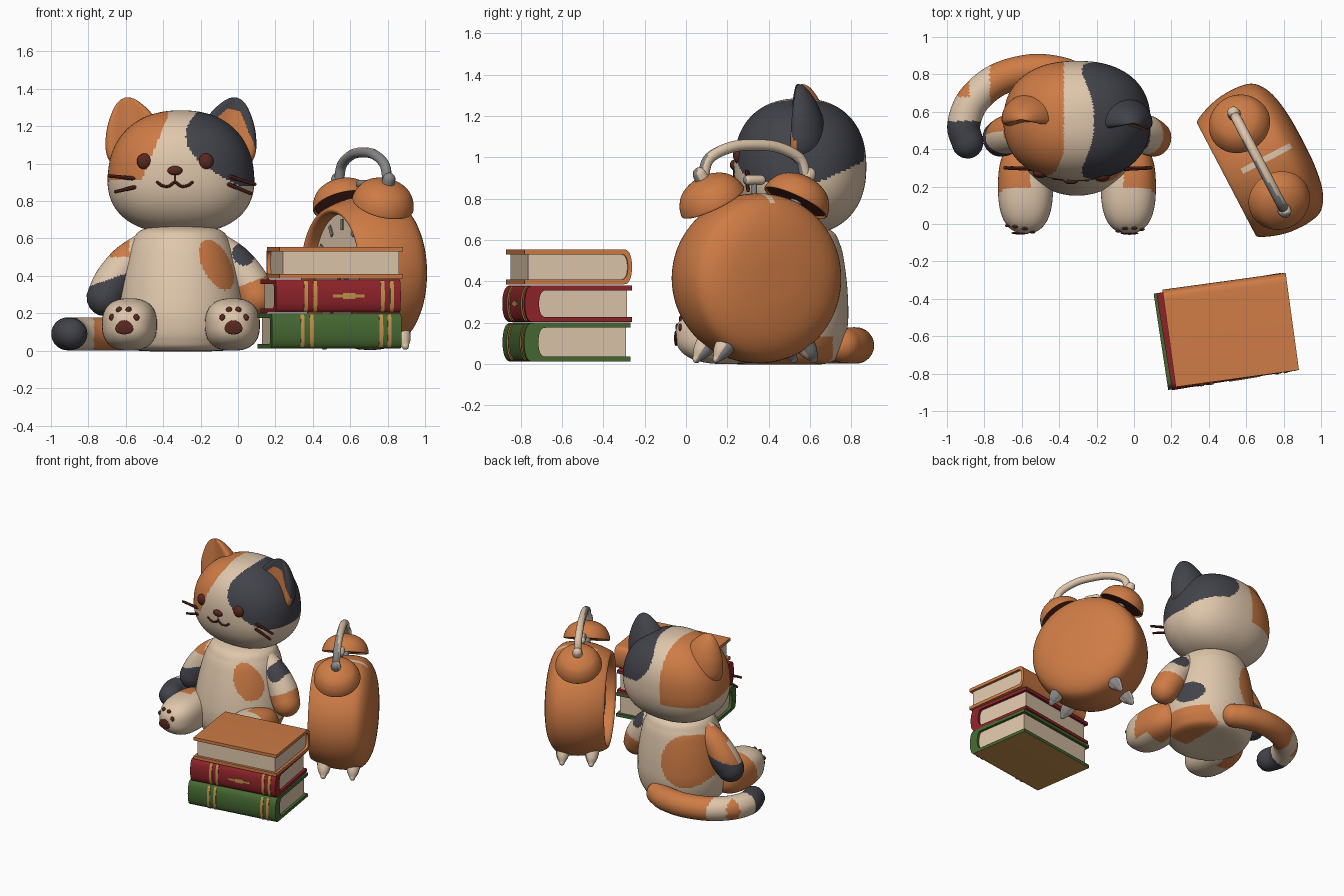
import bpy, bmesh, math
from mathutils import Vector, Matrix

if "Cube" in bpy.data.objects:
    bpy.data.objects.remove(bpy.data.objects["Cube"])

COL = dict(orange=(.62, .2, .06), cream=(.74, .57, .41), slate=(.055, .056, .07), brown=(.1, .02, .014),
           red=(.27, .017, .023), green=(.06, .14, .032), gold=(.55, .28, .07), grey=(.24, .24, .24))
MAT = {}
for k, v in COL.items():
    MAT[k] = bpy.data.materials.new(k)
    MAT[k].diffuse_color = (*v, 1)


def skin(name, rings, color, M=None):
    """Bridge closed rings, cap both ends; color is a name or a rule(centre, normal) -> name."""
    bm = bmesh.new()
    R = [[bm.verts.new(M @ Vector(p) if M else Vector(p)) for p in r] for r in rings]
    n = len(R[0])
    for a, b in zip(R, R[1:]):
        for i in range(n):
            bm.faces.new((a[i], a[(i + 1) % n], b[(i + 1) % n], b[i]))
    bm.faces.new(R[0])
    bm.faces.new(R[-1])
    bmesh.ops.recalc_face_normals(bm, faces=bm.faces)
    bm.normal_update()
    me = bpy.data.meshes.new(name)
    names = []
    for f in bm.faces:
        c = color if isinstance(color, str) else color(f.calc_center_median(), f.normal)
        if c not in names:
            names.append(c)
            me.materials.append(MAT[c])
        f.material_index = names.index(c)
    bm.to_mesh(me)
    bm.free()
    ob = bpy.data.objects.new(name, me)
    bpy.context.collection.objects.link(ob)
    return ob


def spline(pts, n=8):
    P = [Vector(p) for p in pts]
    P = [2 * P[0] - P[1]] + P + [2 * P[-1] - P[-2]]
    out = []
    for a, b, c, d in zip(P, P[1:], P[2:], P[3:]):
        for k in range(n):
            t = k / n
            out.append(.5 * (2 * b + (c - a) * t + (2 * a - 5 * b + 4 * c - d) * t * t + (3 * b - a - 3 * c + d) * t ** 3))
    return out + [P[-2]]


def lathe(name, prof, color, M=None, seg=64, sub=6, shape=lambda r, a, z: (r * math.cos(a), r * math.sin(a), z)):
    rings = [[shape(max(p[0], .0005), 2 * math.pi * i / seg, p[1]) for i in range(seg)] for p in spline(prof, sub)]
    return skin(name, rings, color, M)


def blob(name, c, r, color, p=2.0, taper=0, seg=24):
    """Superellipsoid with optional narrowing towards the top."""
    rings = []
    for j in range(seg // 2 + 1):
        ph = (j / (seg // 2) - .5) * math.pi * .998
        ring = []
        for i in range(seg):
            th = 2 * math.pi * i / seg
            d = Vector((math.cos(ph) * math.cos(th), math.cos(ph) * math.sin(th), math.sin(ph)))
            d /= sum(abs(q) ** p for q in d) ** (1 / p)
            ring.append((c[0] + r[0] * d.x * (1 - taper * d.z), c[1] + r[1] * d.y, c[2] + r[2] * d.z))
        rings.append(ring)
    return skin(name, rings, color)


def front_y(x, z, c, r, p, taper=0):
    dz = (z - c[2]) / r[2]
    dx = (x - c[0]) / (r[0] * (1 - taper * dz))
    return c[1] - r[1] * max(0, 1 - abs(dx) ** p - abs(dz) ** p) ** (1 / p)


def tube(name, pts, color, ref, M=None, seg=16, sub=8):
    """Round-ended tube through (x, y, z, radius) points."""
    S = spline(pts, sub)
    P, rad = [s.to_3d() for s in S], [s[3] for s in S]
    d0, d1 = (P[0] - P[1]).normalized(), (P[-1] - P[-2]).normalized()
    ang = [math.radians(a) for a in (20, 40, 60, 75, 88)]
    st = [(P[0] + d0 * rad[0] * math.sin(a), rad[0] * math.cos(a), -d0) for a in reversed(ang)]
    for i, q in enumerate(P):
        st.append((q, rad[i], (P[min(i + 1, len(P) - 1)] - P[max(i - 1, 0)]).normalized()))
    st += [(P[-1] + d1 * rad[-1] * math.sin(a), rad[-1] * math.cos(a), d1) for a in ang]
    rings = []
    for q, r, t in st:
        u = t.cross(Vector(ref)).normalized()
        v = t.cross(u)
        rings.append([q + r * (math.cos(a) * u + math.sin(a) * v) for a in (2 * math.pi * i / seg for i in range(seg))])
    return skin(name, rings, color, M)


def extrude(name, poly, x0, x1, color, M):
    return skin(name, [[(x, y, z) for y, z in poly] for x in (x0, x1)], color, M)


# ---- cat head with coat patches
HC, HR, HP, HT = (-.305, .552, .955), (.39, .32, .33), 2.3, .08


def head_coat(c, n):
    f = min(1, max(0, (.75 - c.y) / .3))
    if c.x < -.375 - .42 * f * max(0, 1.25 - c.z) and c.z > .85 + .06 * f:
        return 'orange'
    return 'slate' if c.x > -.28 + 4 * (c.z - 1.15) ** 2 and c.z > .88 + .45 * max(0, c.y - .64) else 'cream'


blob('cat_head', HC, HR, head_coat, HP, HT, 200)


# ---- ears: flat, lightly dished front and a full sloping back
def ear_shape(r, a, z):
    s = math.sin(a)
    return (r * math.cos(a), r * s * .85 if s > 0 else .5 * r * s * (1 - .8 * s * s), z)


for s, nm, cl in ((-1, 'left', 'orange'), (1, 'right', 'slate')):
    E = Matrix.Translation((-.305 + s * .235, .55 - s * .01, 1.08)) @ Matrix.Rotation(s * .23, 4, 'Y')
    inv = E.inverted()

    def ear_coat(c, n):
        q = inv @ c
        return 'orange' if q.y < .02 and n.y < -.2 and abs(q.x) < .72 * (.26 - q.z) and q.z < .21 else cl
    lathe(nm + '_ear', [(.13, -.1), (.165, 0), (.148, .1), (.112, .18), (.07, .24), (.036, .27), (0, .282)],
          ear_coat, E, 80, 8, ear_shape)

# ---- face
hy = lambda x, z: front_y(x, z, HC, HR, HP, HT)
for x, nm in ((-.5, 'left'), (-.172, 'right')):
    blob(nm + '_eye', (x, hy(x, 1.012) + .005, 1.012), (.041, .025, .043), 'brown')
blob('nose', (-.337, hy(-.337, .963), .963), (.04, .02, .025), 'brown')
tube('mouth', [(x, hy(x, z), z, .008) for x, z in ((-.43, .9), (-.405, .883), (-.37, .88), (-.337, .9),
     (-.304, .88), (-.27, .883), (-.245, .9))], 'brown', (0, 1, 0), seg=8)
tube('mouth_line', [(-.337, hy(-.337, z), z, .006) for z in (.96, .9)], 'brown', (0, 1, 0), seg=8)
for i, (xa, za, xb, zb) in enumerate(((-.55, .92, -.69, .935), (-.55, .875, -.655, .85),
                                      (-.04, .93, .09, .89), (-.05, .89, .07, .84))):
    tube('whisker_%d' % i, [(xa, .295, za, .011), (xb, .3, zb, .009)], 'brown', (0, 1, 0), seg=8)


# ---- body, leaning back a little
def body_coat(c, n):
    x, y, z = c
    if y < .45 and ((x + .115 + .35 * (z - .46)) / .08) ** 2 + ((z - .46) / .135) ** 2 < 1:
        return 'orange'
    if y > .5 and ((x + .5) / .17) ** 2 + ((z - .37) / .2) ** 2 < 1:
        return 'orange'
    if x > -.1 and ((y - .6) / .1) ** 2 + ((z - .25) / .08) ** 2 < 1:
        return 'slate'
    return 'orange' if z < .13 and x > -.2 and .35 < y < .71 else 'cream'


LEAN = Matrix(((1, 0, 0, -.305), (0, .94, .08, .452), (0, 0, 1, 0), (0, 0, 0, 1)))
lathe('cat_body', [(0, 0), (.24, .002), (.31, .06), (.335, .18), (.325, .32), (.297, .47), (.262, .58), (.2, .65), (0, .68)],
      body_coat, LEAN, 160, 14)


# ---- arms
def left_arm(c, n):
    if c.z < .37 + .35 * (c.x + .72):
        return 'slate'
    return 'orange' if n.y > .1 or (c.z > .5 and c.x < -.58) else 'cream'


def right_arm(c, n):
    if c.z < .38 + .4 * (c.x - .1):
        return 'orange'
    return 'slate' if ((c.x - .03) / .06) ** 2 + ((c.z - .52) / .065) ** 2 < 1 else 'cream'


for s, nm, rule in ((-1, 'left', left_arm), (1, 'right', right_arm)):
    tube(nm + '_arm', [(-.305 + s * a, y, z, r) for a, y, z, r in
         ((.2, .5, .55, .08), (.29, .49, .47, .095), (.36, .48, .37, .105), (.405, .46, .285, .1))],
         rule, (0, 1, 0), seg=64, sub=16)

# ---- legs and paw pads
for s, nm, toes, px in ((-1, 'left', (-.674, -.636, -.585, -.543), -.608), (1, 'right', (-.083, -.048, .002, .042), -.024)):
    c, r, p = (-.305 + s * .275, .2, .14), (.147, .25, .14), 2.5
    blob(nm + '_leg', c, r, lambda f, n: 'orange' if f.y > .17 + .3 * (f.z - .2) and abs(f.x + .305) > .25
         and (f.z > .04 or f.y > .25) else 'cream', p, 0, 96)
    for i, (x, z) in enumerate(zip(toes, (.178, .218, .218, .178))):
        blob('%s_toe_pad_%d' % (nm, i), (x, front_y(x, z, c, r, p), z), (.016, .009, .018), 'brown', seg=16)
    blob(nm + '_paw_pad', (px, front_y(px, .125, c, r, p), .125), (.048, .008, .038), 'brown', 2, .2, seg=20)


# ---- tail
def tail_coat(c, n):
    if c.x < -.74 and c.y < .55:
        return 'slate'
    return 'cream' if c.x < -.77 and not (.68 < c.y < .76 and c.x < -.88) else 'orange'


tube('tail', [(-.29, .76, .09, .085), (-.39, .805, .09, .088), (-.55, .82, .09, .088), (-.73, .77, .09, .088),
              (-.86, .66, .09, .088), (-.91, .53, .09, .088), (-.89, .435, .09, .085)], tail_coat, (0, 0, 1), seg=40, sub=14)

# ---- alarm clock (local x = sideways, y = backwards, z = up)
C = Matrix.Translation((.497, .24, .415)) @ Matrix.Rotation(math.radians(-62.4), 4, 'Z')
CI = C.inverted()
AX = C @ Matrix.Rotation(-math.pi / 2, 4, 'X')
metal = lambda c, n: 'grey' if n.y < -.25 else 'cream'
foot_metal = lambda c, n: 'grey' if n.x > .2 and n.y > -.1 else 'cream'


def case_coat(c, n):
    q = CI @ c
    return 'cream' if abs(q.x) < .018 and .08 < q.y < .38 and q.z > .3 else 'orange'


lathe('clock_case', [(.318, .1), (.318, .05), (.32, .012), (.335, -.003), (.354, .01), (.388, .09), (.408, .18), (.408, .29),
                     (.38, .37), (.29, .425), (.15, .45), (0, .455)], case_coat, AX, 160, 4)
lathe('clock_dial', [(0, .07), (.3, .07), (.319, .07), (.319, .09)], 'cream', AX, 64, 2)
for i in range(12):
    T = AX @ Matrix.Rotation(i * math.pi / 6, 4, 'Z') @ Matrix.Translation((.26, 0, .04))
    extrude('hour_mark_%d' % i, [(-.012, .024), (.012, .024), (.012, .032), (-.012, .032)], -.03, .03, 'grey', T)
for nm, a, ln in (('hour_hand', 2.4, .14), ('minute_hand', .6, .21)):
    extrude(nm, [(-.01, .062), (.01, .062), (.01, .07), (-.01, .07)], -.03, ln, 'grey', AX @ Matrix.Rotation(a, 4, 'Z'))

for s, nm in ((-1, 'left'), (1, 'right')):
    B = C @ Matrix.Translation((s * .23, .195, .375)) @ Matrix.Rotation(s * math.radians(28), 4, 'Y')
    lathe(nm + '_bell', [(0, .125), (.06, .118), (.12, .088), (.153, .045), (.167, 0), (.162, -.012), (.152, 0)], 'orange', B, 48)
    lathe(nm + '_bell_inside', [(0, 0), (.1, 0), (.155, -.003)], 'brown', B, 48, 2)
    tube(nm + '_bell_post', [(0, 0, -.1, .028), (0, 0, .02, .028)], 'grey', (1, 0, 0), B, sub=2)
    tube(nm + '_bell_knob', [(0, 0, .115, .036), (0, 0, .145, .034)], metal, (1, 0, 0), B, sub=2)
    for t, e in ((.1, 'front'), (.31, 'back')):
        tube('%s_%s_foot' % (nm, e), [(s * .2, t, -.3, .055), (s * .24, t, -.355, .042), (s * .265, t, -.39, .02)],
             foot_metal, (0, 1, 0), C)
tube('clock_handle', [(p, .195, z, .027) for p, z in ((-.28, .495), (-.245, .58), (-.13, .633), (0, .645),
     (.13, .633), (.245, .58), (.28, .495))], metal, (0, 1, 0), C)
tube('hammer_stem', [(0, .195, .36, .014), (0, .195, .48, .014)], 'grey', (0, 1, 0), C, sub=2)
tube('hammer_head', [(-.035, .195, .475, .024), (.035, .195, .475, .024)], metal, (0, 1, 0), C, sub=2)


# ---- books: wrapped cover with rounded spine, and a page block
def arc(y, h0, h1, b, a0=-90, a1=90, n=16):
    pts = []
    for i in range(n + 1):
        a = math.radians(a0 + (a1 - a0) * i / n)
        pts.append((y - b * max(0, math.cos(a)) ** .6, (h0 + h1) / 2 + (h1 - h0) / 2 * math.sin(a)))
    return pts


def book(nm, loc, W, D, h, deg, color, thick, bands=(), ornament=None):
    M = Matrix.Translation(loc) @ Matrix.Rotation(math.radians(deg), 4, 'Z')
    th, y0 = .024, -D / 2 + .05
    outer = [(D / 2, 0)] + arc(y0, 0, h, .05) + [(D / 2, h)]
    inner = [(D / 2, th)] + arc(y0 + thick, th, h - th, .04) + [(D / 2, h - th)]
    extrude(nm + '_cover', outer + inner[::-1], -W / 2, W / 2,
            lambda c, n: 'gold' if n.z < -.9 and c.z < .03 else color, M)
    extrude(nm + '_pages', [(D / 2 - .02, th)] + arc(y0 + thick, th, h - th, .04) + [(D / 2 - .02, h - th)],
            -W / 2 + .02, W / 2 - .02, 'cream', M)
    for i, x in enumerate(bands):
        extrude('%s_band_%d' % (nm, i), arc(y0, -.003, h + .003, .055, -65, 65) + arc(y0, 0, h, .047, -65, 65)[::-1],
                x - .01, x + .01, 'gold', M)
    if ornament:
        for i, (hw, a) in enumerate(((.085, 5), (.035, 10))):
            extrude('%s_ornament_%d' % (nm, i), arc(y0, 0, h, .055, -a, a, 4) + arc(y0, 0, h, .047, -a, a, 4)[::-1],
                    ornament - hw, ornament + hw, 'gold', M)


book('green_book', (.49, -.578, .012), .7, .52, .188, 8.6, 'green', .06, (-.185, -.135, .24, .285))
book('red_book', (.495, -.575, .203), .675, .525, .178, 9.3, 'red', .06, (-.175, -.125, .24, .29), .055)
book('orange_book', (.517, -.566, .385), .665, .525, .17, 187.8, 'orange', .01)

# ---- smooth shading with crisp edges
bpy.ops.object.select_all(action='SELECT')
bpy.context.view_layer.objects.active = bpy.data.objects['cat_head']
bpy.ops.object.shade_smooth_by_angle(angle=math.radians(40))

for m in bpy.data.materials:
    if m.users and not m.is_grease_pencil:
        m.use_nodes = True
        m.node_tree.nodes["Principled BSDF"].inputs["Base Color"].default_value = m.diffuse_color
